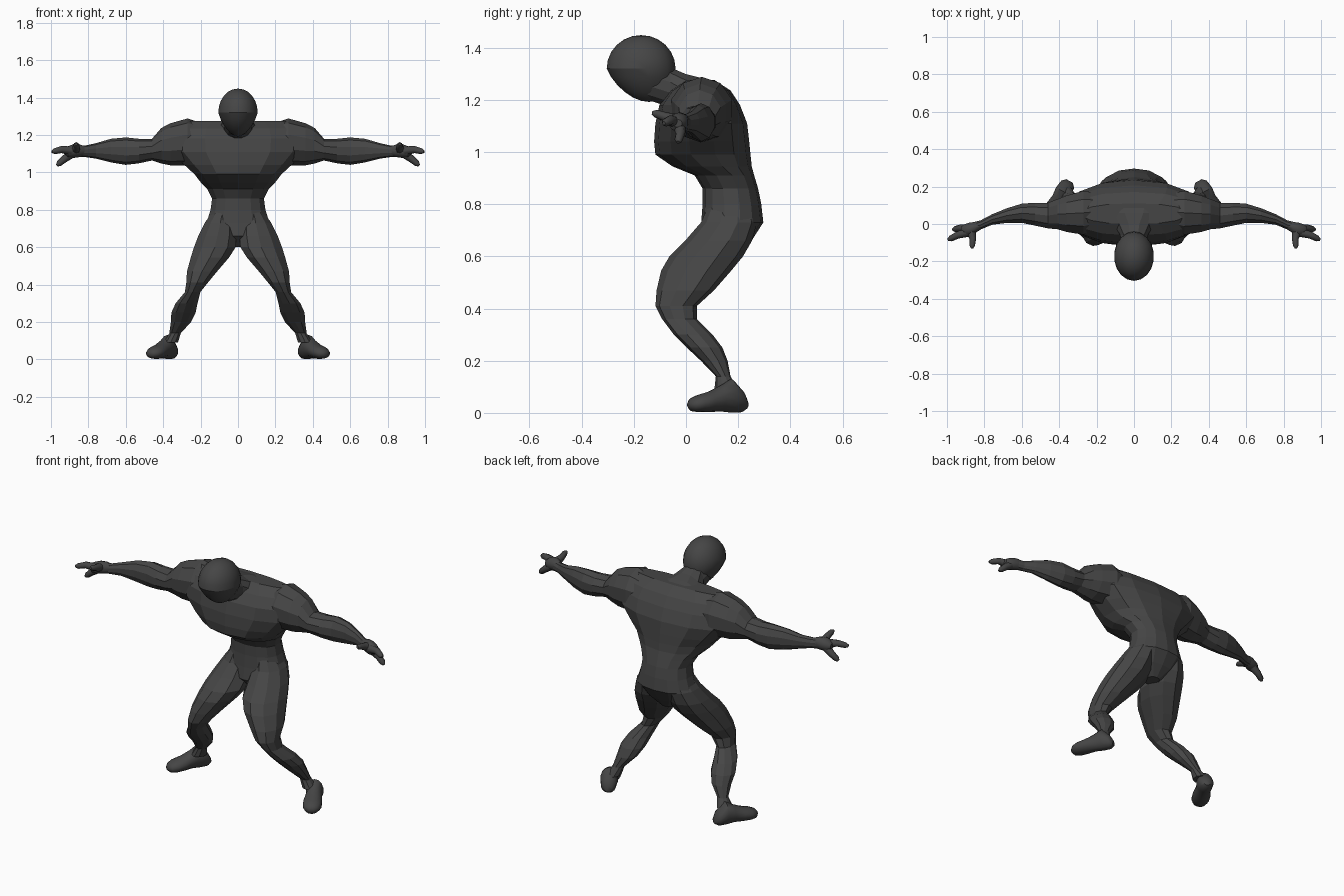
import bpy, bmesh, math
from mathutils import Vector, Matrix

body_mat = bpy.data.materials.new("charcoal grey")
body_mat.diffuse_color = (0.06, 0.06, 0.06, 1)


def finish(name, bm, mirror=False, smooth=None):
    bmesh.ops.recalc_face_normals(bm, faces=bm.faces)
    me = bpy.data.meshes.new(name)
    bm.to_mesh(me)
    bm.free()
    me.materials.append(body_mat)
    ob = bpy.data.objects.new(name, me)
    bpy.context.collection.objects.link(ob)
    if smooth:
        bpy.ops.object.select_all(action='DESELECT')
        ob.select_set(True)
        bpy.context.view_layer.objects.active = ob
        bpy.ops.object.shade_smooth_by_angle(angle=math.radians(smooth))
    if mirror:
        ob.modifiers.new("mirror", 'MIRROR').use_clip = False
    return ob


def skin(bm, rings):
    loops = [[bm.verts.new(p) for p in r] for r in rings]
    n = len(loops[0])
    for a, b in zip(loops, loops[1:]):
        for i in range(n):
            j = (i + 1) % n
            bm.faces.new((a[i], a[j], b[j], b[i]))
    bm.faces.new(loops[0])
    bm.faces.new(loops[-1])


def sect(axis, pos, a0, a1, b0, b1, n, power):
    """Rounded cross-section fitted to bounds on the two axes other than `axis`."""
    out = []
    others = [k for k in range(3) if k != axis]
    for i in range(n):
        t = 2 * math.pi * (i + 0.5) / n
        c, s = math.cos(t), math.sin(t)
        p = Vector((0, 0, 0))
        p[axis] = pos
        grow = 1 / math.cos(math.pi / n) ** 0.5
        p[others[0]] = (a0 + a1) / 2 + (a1 - a0) / 2 * grow * math.copysign(abs(c) ** power, c)
        p[others[1]] = (b0 + b1) / 2 + (b1 - b0) / 2 * grow * math.copysign(abs(s) ** power, s)
        out.append(p)
    return out


def loft(name, axis, table, n=10, power=1.0, **kw):
    bm = bmesh.new()
    skin(bm, [sect(axis, *row, n, power) for row in table])
    return finish(name, bm, **kw)


def tube(name, pts, radii, n=8, **kw):
    pts = [Vector(p) for p in pts]
    rings = []
    for k, p in enumerate(pts):
        d = (pts[min(k + 1, len(pts) - 1)] - pts[max(k - 1, 0)]).normalized()
        q = d.to_track_quat('Z', 'Y')
        rings.append([p + q @ Vector((radii[k] * math.cos(2 * math.pi * i / n),
                                      radii[k] * math.sin(2 * math.pi * i / n), 0)) for i in range(n)])
    bm = bmesh.new()
    skin(bm, rings)
    return finish(name, bm, **kw)


# torso: height, half width, front y, back y
torso = [(.60, .04, .11, .20), (.66, .13, .05, .25), (.73, .17, .06, .295),
         (.80, .148, .065, .287), (.86, .14, .065, .275), (.91, .165, .035, .26),
         (.945, .20, -.05, .25), (.99, .235, -.115, .245), (1.04, .29, -.12, .24),
         (1.11, .36, -.115, .232), (1.18, .37, -.10, .205), (1.235, .35, -.06, .17),
         (1.275, .28, 0.0, .11)]
loft("torso", 2, [(z, -w, w, f, b) for z, w, f, b in torso], n=14, power=.9)

# neck running forward into the head, with the upper back muscles
loft("neck", 1, [(-.15, -.07, .07, 1.20, 1.35), (-.06, -.075, .075, 1.17, 1.325),
                 (.0, -.11, .11, 1.12, 1.30), (.06, -.19, .19, 1.10, 1.285),
                 (.12, -.22, .22, 1.10, 1.265)], n=12)

# head: egg tapering down to the jaw
bm = bmesh.new()
bmesh.ops.create_uvsphere(bm, u_segments=18, v_segments=12, radius=1)
for v in bm.verts:
    low = max(0, -v.co.z)
    v.co.x *= .107 * (1 - .3 * low)
    v.co.y = -.172 + v.co.y * .132 * (1 - .15 * low) + .03 * low
    v.co.z = 1.32 + v.co.z * .128
finish("head", bm, smooth=25)

# shoulder and arm: x, y bounds, z bounds
loft("arm", 0, [(.16, -.02, .16, 1.06, 1.25), (.27, -.06, .18, 1.04, 1.285),
                (.36, -.045, .155, 1.04, 1.26), (.41, -.03, .135, 1.05, 1.235),
                (.46, -.025, .115, 1.065, 1.178), (.53, -.01, .115, 1.05, 1.178),
                (.60, .005, .11, 1.042, 1.185), (.68, .005, .085, 1.055, 1.178),
                (.76, -.005, .052, 1.075, 1.155), (.82, -.03, .02, 1.083, 1.142),
                (.86, -.045, .01, 1.085, 1.145)], n=10, mirror=True)

# hand with two fingers and a thumb
loft("palm", 0, [(.82, -.03, .012, 1.09, 1.14), (.85, -.05, .012, 1.082, 1.15),
                 (.88, -.065, .008, 1.078, 1.15), (.91, -.065, -.002, 1.08, 1.138),
                 (.925, -.05, -.015, 1.095, 1.125)], n=10, mirror=True, smooth=40)
tube("upper_finger", [(.89, -.045, 1.115), (.945, -.06, 1.122), (.98, -.078, 1.113), (.995, -.085, 1.11)],
     [.024, .019, .016, .007], mirror=True, smooth=50)
tube("lower_finger", [(.89, -.025, 1.10), (.93, -.022, 1.07), (.957, -.028, 1.047), (.968, -.03, 1.037)],
     [.024, .019, .016, .007], mirror=True, smooth=50)
tube("thumb", [(.87, -.035, 1.12), (.862, -.08, 1.135), (.865, -.115, 1.147), (.866, -.13, 1.15)],
     [.026, .018, .015, .007], mirror=True, smooth=50)

# leg: height, x bounds, y bounds
loft("leg", 2, [(.80, .03, .13, .09, .25), (.73, .01, .18, .06, .27), (.66, .005, .215, 0, .25),
                (.60, .01, .238, -.06, .215), (.545, .045, .255, -.092, .17),
                (.47, .11, .275, -.11, .105), (.41, .16, .278, -.115, .04),
                (.36, .20, .285, -.09, .04), (.30, .215, .335, -.045, .10),
                (.25, .225, .358, .005, .138), (.20, .25, .36, .058, .158),
                (.14, .305, .368, .115, .17), (.09, .32, .40, .11, .20)],
     n=10, mirror=True)

# foot: built along its length, then turned outwards
foot = loft("foot", 1, [(0, -.02, .02, .015, .05), (-.02, -.04, .04, .003, .085),
                        (-.065, -.047, .047, .002, .13), (-.11, -.042, .042, .006, .105),
                        (-.16, -.05, .05, .004, .082), (-.205, -.05, .05, .003, .07),
                        (-.235, -.037, .037, .006, .058), (-.25, -.015, .015, .02, .042)],
            n=14, mirror=True, smooth=50)
foot.data.transform(Matrix.Translation((.345, .23, 0)) @ Matrix.Rotation(math.radians(29), 4, 'Z'))
